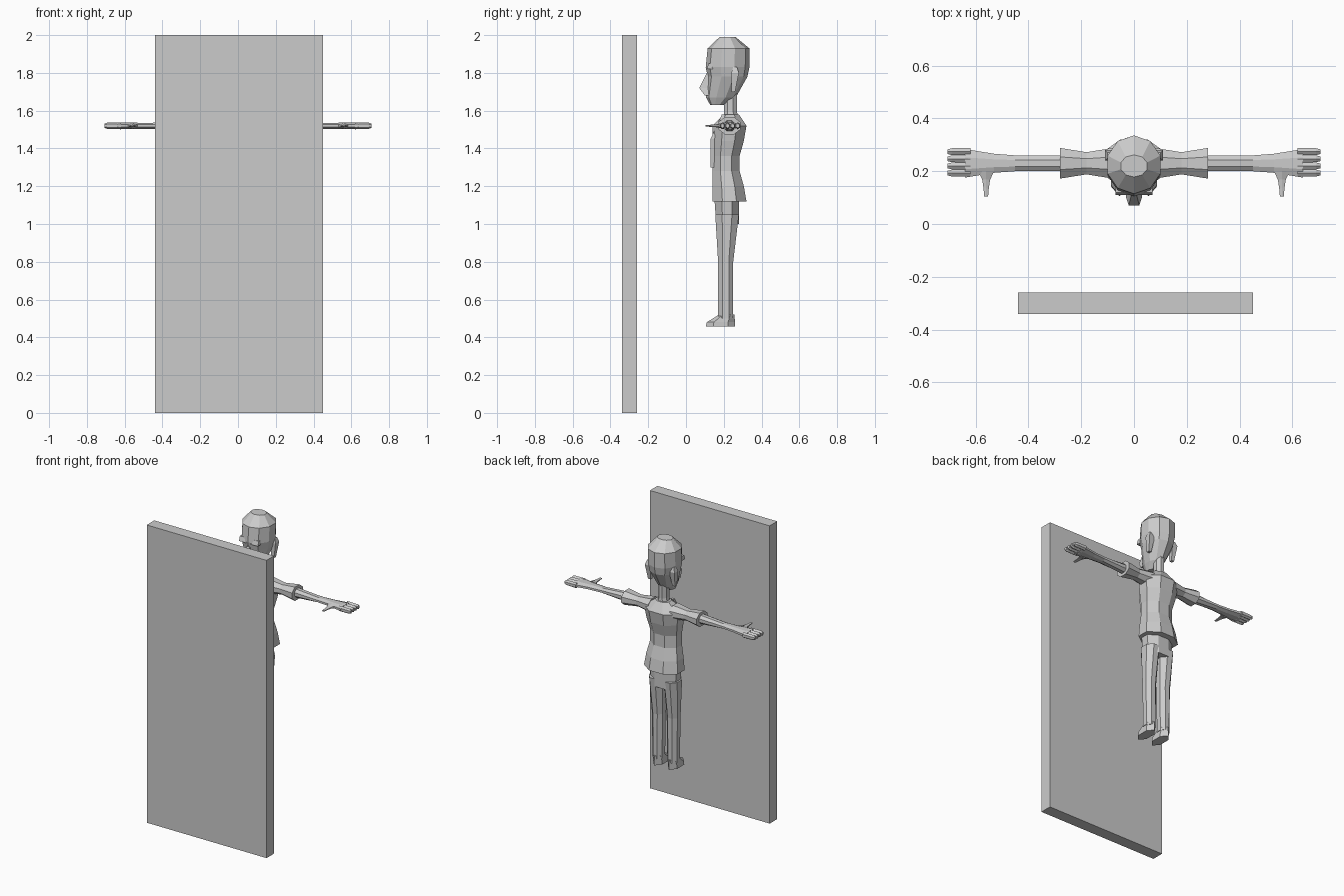
import bpy, bmesh
from math import cos, sin, pi

default_cube = bpy.data.objects.get("Cube")
if default_cube:
    bpy.data.objects.remove(default_cube)

grey = bpy.data.materials.new("plain grey")
grey.use_nodes = True
grey.diffuse_color = (.6, .6, .6, 1)
grey.node_tree.nodes["Principled BSDF"].inputs["Base Color"].default_value = grey.diffuse_color

ARM_HEIGHT = 1.52
ARM_DEPTH = .23


def ring(bm, sides, place, centre, half):
    """Add one flat-sided ring of vertices whose flats touch the half sizes."""
    verts = []
    for i in range(sides):
        angle = 2 * pi * (i + .5) / sides
        offset = [h / cos(pi / sides) for h in half]
        u = centre[0] + offset[0] * cos(angle)
        v = centre[1] + offset[1] * sin(angle)
        verts.append(bm.verts.new(place(u, v)))
    return verts


def skin(name, bm, rings, mirror):
    """Join the rings into a closed shell and make it an object."""
    for lower, upper in zip(rings, rings[1:]):
        for i in range(len(lower)):
            bm.faces.new((lower[i - 1], lower[i], upper[i], upper[i - 1]))
    bm.faces.new(rings[0])
    bm.faces.new(rings[-1])
    bmesh.ops.recalc_face_normals(bm, faces=bm.faces)
    mesh = bpy.data.meshes.new(name)
    bm.to_mesh(mesh)
    bm.free()
    mesh.materials.append(grey)
    part = bpy.data.objects.new(name, mesh)
    bpy.context.collection.objects.link(part)
    if mirror:
        part.modifiers.new("both sides", 'MIRROR')


def upright(name, rows, sides=8, x=0, mirror=False):
    """Part stacked upwards from rows of height, front, back, half width."""
    bm = bmesh.new()
    rings = []
    for height, front, back, width in rows:
        place = lambda u, v: (u, v, height)
        centre = (x, (front + back) / 2)
        rings.append(ring(bm, sides, place, centre, (width, (back - front) / 2)))
    skin(name, bm, rings, mirror)


def sideways(name, rows, sides=8, depth=ARM_DEPTH):
    """Mirrored arm part from rows of distance, half depth, half thickness."""
    bm = bmesh.new()
    rings = []
    for distance, half_depth, thickness in rows:
        place = lambda u, v: (distance, u, v)
        centre = (depth, ARM_HEIGHT)
        rings.append(ring(bm, sides, place, centre, (half_depth, thickness)))
    skin(name, bm, rings, True)


# Upright panel standing before the figure
upright("panel", [(height, -.34, -.26, .445) for height in (0, 2)], sides=4, x=.005)

# Head with a narrow jaw and flat crown
upright("head", [
    (1.63, .13, .2, .03),
    (1.67, .11, .26, .05),
    (1.78, .12, .32, .09),
    (1.83, .11, .33, .1),
    (1.93, .12, .33, .1),
    (1.99, .18, .26, .05),
], sides=10)
upright("neck", [(1.5, .2, .28, .05), (1.6, .2, .27, .03), (1.7, .2, .27, .03)])
upright("nose", [(1.68, .1, .14, .03), (1.72, .07, .14, .02), (1.8, .11, .14, .01)], sides=4)
upright("brow", [(1.82, .11, .15, .03), (1.85, .12, .15, .03)],
        sides=4, x=.04, mirror=True)
upright("ear", [(1.7, .24, .26, .01), (1.8, .24, .28, .02), (1.83, .25, .27, .01)],
        sides=4, x=.09, mirror=True)

# Jacket: a waisted curve between flared hem and broad chest
jacket = []
for step in range(6):
    swell = cos(2 * pi * step / 5)
    jacket.append((1.12 + .08 * step, .14, .3 + .02 * swell, .11 + .015 * swell))
jacket.append((1.58, .2, .28, .05))
upright("jacket", jacket)
upright("lapel", [(1.3, .13, .15, .01), (1.45, .13, .15, .03), (1.58, .19, .21, .01)],
        sides=4, x=.04, mirror=True)

# Trousers and shoes
upright("hips", [(1, .16, .28, .09), (1.14, .15, .28, .1)])
upright("leg", [(.5, .17, .25, .035), (.8, .17, .25, .04), (1.05, .155, .28, .05)],
        x=.055, mirror=True)
upright("shoe", [(.457, .115, .25, .033), (.48, .12, .25, .033), (.52, .18, .25, .03)],
        sides=6, x=.055, mirror=True)

# Sleeves pinched in the middle and flared at the cuff
sleeve = []
for step in range(5):
    radius = .05 + .008 * cos(pi * step / 2)
    sleeve.append((.08 + .05 * step, radius, radius * .8))
sideways("sleeve", sleeve)

# Bare arm widening into a flat palm
sideways("arm", [(.26, .03, .03), (.45, .03, .016), (.53, .036, .016), (.64, .054, .017)])

# Four close fingers and a thumb on each hand
for finger, label in enumerate(("index", "middle", "ring", "little")):
    sideways(label + "_finger", [(.62, .0135, .016), (.69, .013, .015), (.706, .009, .01)],
             sides=6, depth=.193 + .027 * finger)
bm = bmesh.new()
thumb = []
for step in range(4):
    reach = .2 - .032 * step
    place = lambda u, v: (u, reach, v)
    taper = .03 / (1 + step)
    thumb.append(ring(bm, 6, place, (.56, ARM_HEIGHT), (taper, taper / 2)))
skin("thumb", bm, thumb, True)
